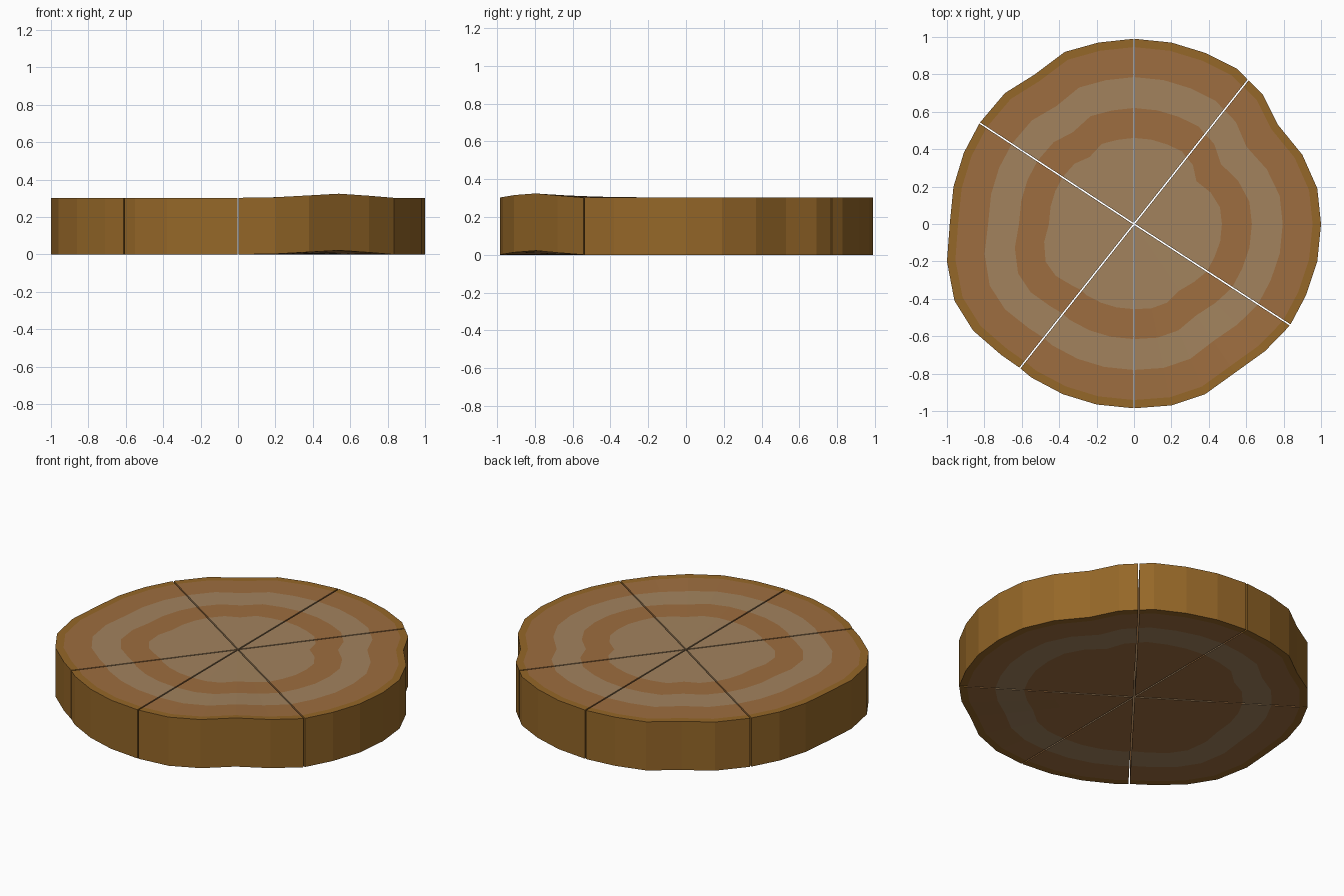
import bpy, bmesh, math
from mathutils import Vector

if "Cube" in bpy.data.objects:
    bpy.data.objects.remove(bpy.data.objects["Cube"])

HEIGHT, GAP = 0.303, 0.004

# Clockwise rim of the log slice, one list per wedge (neighbours share the cut point)
A, B, C = (0, .99), (.61, .77), (.835, -.54)
D, E, F = (0, -.985), (-.61, -.77), (-.825, .54)
WEDGES = {
    "wedge_back_right": [A, (.2, .97), (.38, .915), (.55, .83), B],
    "wedge_right": [B, (.69, .69), (.77, .53), (.90, .37), (.98, .19), (1, 0),
                    (.98, -.2), (.92, -.38), C],
    "wedge_front_right": [C, (.70, -.68), (.54, -.795), (.38, -.91), (.2, -.97), D],
    "wedge_front_left": [D, (-.2, -.965), (-.38, -.91), (-.55, -.82), E],
    "wedge_left": [E, (-.71, -.70), (-.86, -.57), (-.96, -.41), (-1, -.2),
                   (-.985, 0), (-.965, .2), (-.91, .38), F],
    "wedge_back_left": [F, (-.69, .70), (-.53, .80), (-.37, .92), (-.19, .97), A],
}
# Small warp that lifts the rim of the front right wedge
LIFT = {(.70, -.68): .011, (.54, -.795): .022, (.38, -.91): .013, (.2, -.97): .003}


def material(name, rgb):
    m = bpy.data.materials.new(name)
    m.diffuse_color = (*rgb, 1)
    m.use_nodes = True
    m.node_tree.nodes["Principled BSDF"].inputs["Base Color"].default_value = m.diffuse_color
    return m


MATS = [material("bark", (.30, .135, .021)),
        material("dark_wood", (.34, .155, .05)),
        material("light_wood", (.36, .225, .11))]

# Ring boundaries from the rim inward, and the material of each band inside them
RINGS = [1.0, .955, .795, .63, .47]
TOP = [0, 1, 2, 1, 2]
BOTTOM = [0, 1, 2, 1, 1]


def ring_point(p, s):
    """Rim point moved inward to ring s, keeping the dents of the outline."""
    v = Vector(p)
    dent = (1 - v.length) if s < .9 else (1 - v.length) * s
    return v.normalized() * (s - dent)


def wedge(name, rim):
    bm = bmesh.new()
    first, last = Vector(rim[0]).normalized(), Vector(rim[-1]).normalized()
    mid = (first + last).normalized()
    half = first.angle(last) / 2
    # directions pointing from each cut into the wedge
    shift_a = Vector((first.y, -first.x)) * GAP
    shift_b = Vector((-last.y, last.x)) * GAP

    def face(verts, mat):
        bm.faces.new(verts).material_index = mat

    layers = []
    for z in (0, HEIGHT):
        rows = []
        for s in RINGS:
            row = []
            for i, p in enumerate(rim):
                q = ring_point(p, s)
                if i == 0:
                    q += shift_a
                elif i == len(rim) - 1:
                    q += shift_b
                row.append(bm.verts.new((q.x, q.y, z + LIFT.get(p, 0) * s ** 3)))
            rows.append(row)
        tip = mid * (GAP / math.sin(half))
        layers.append((rows, bm.verts.new((tip.x, tip.y, z))))

    # End grain bands, top and bottom
    for (rows, tip), mats in zip(layers, (BOTTOM, TOP)):
        for k in range(len(RINGS)):
            for i in range(len(rim) - 1):
                a, b = rows[k][i], rows[k][i + 1]
                if k + 1 < len(RINGS):
                    face((a, b, rows[k + 1][i + 1], rows[k + 1][i]), mats[k])
                else:
                    face((a, b, tip), mats[k])

    (low, low_tip), (high, high_tip) = layers
    # Bark wall
    for i in range(len(rim) - 1):
        face((low[0][i], low[0][i + 1], high[0][i + 1], high[0][i]), 0)
    # Cut walls
    for end in (0, -1):
        lo = [r[end] for r in low] + [low_tip]
        hi = [r[end] for r in high] + [high_tip]
        for k in range(len(RINGS)):
            face((lo[k], lo[k + 1], hi[k + 1], hi[k]), TOP[k])

    bmesh.ops.recalc_face_normals(bm, faces=bm.faces)
    mesh = bpy.data.meshes.new(name)
    bm.to_mesh(mesh)
    bm.free()
    for m in MATS:
        mesh.materials.append(m)
    bpy.context.collection.objects.link(bpy.data.objects.new(name, mesh))


for name, rim in WEDGES.items():
    wedge(name, rim)
